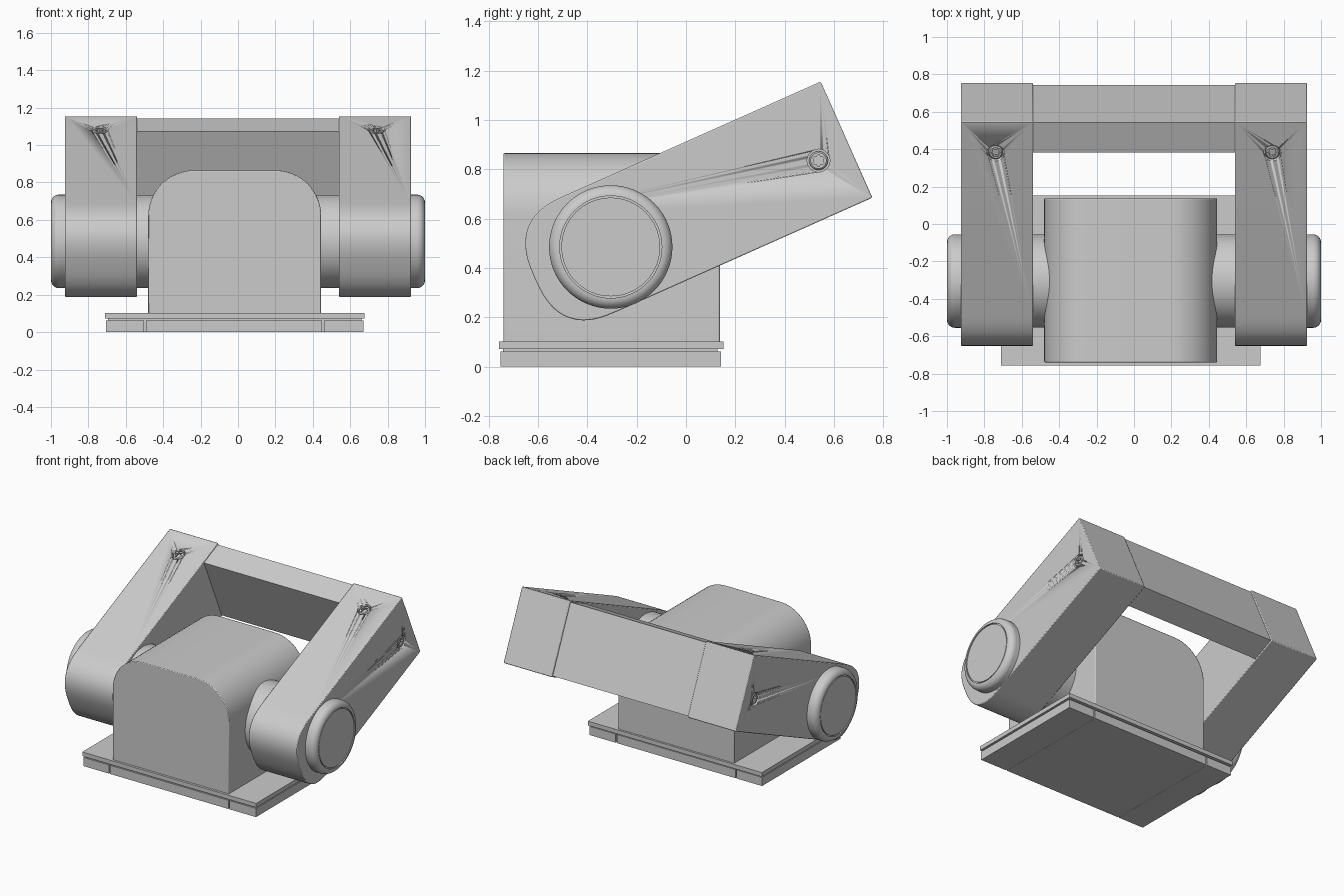
import bpy, bmesh
from math import sin, cos, pi, radians
from mathutils import Vector

if "Cube" in bpy.data.objects:
    bpy.data.objects.remove(bpy.data.objects["Cube"])

HUB_Y, HUB_Z, TILT = -0.305, 0.485, radians(24)
CX = -0.0175                      # base and body sit slightly off centre


def finish(name, bm, bevel=0.0, angle=30):
    bmesh.ops.recalc_face_normals(bm, faces=bm.faces)
    me = bpy.data.meshes.new(name)
    bm.to_mesh(me)
    bm.free()
    ob = bpy.data.objects.new(name, me)
    bpy.context.collection.objects.link(ob)
    bpy.ops.object.select_all(action='DESELECT')
    bpy.context.view_layer.objects.active = ob
    ob.select_set(True)
    bpy.ops.object.shade_smooth_by_angle(angle=radians(angle))
    if bevel:
        m = ob.modifiers.new("edge", 'BEVEL')
        m.width, m.segments = bevel, 2
        m.limit_method, m.angle_limit = 'ANGLE', radians(40)
    return ob


def prism(name, pts, lo, hi, axis, bevel=0.0):
    """Extrude a 2D profile along x (profile y,z) or y (profile x,z)."""
    bm = bmesh.new()
    place = (lambda p, t: (t, p[0], p[1])) if axis == 'x' else (lambda p, t: (p[0], t, p[1]))
    a, b = [[bm.verts.new(place(p, t)) for p in pts] for t in (lo, hi)]
    bm.faces.new(a)
    bm.faces.new(b)
    for i in range(len(pts)):
        j = (i + 1) % len(pts)
        bm.faces.new((a[i], a[j], b[j], b[i]))
    return finish(name, bm, bevel)


def box(name, x0, x1, y0, y1, z0, z1, bevel=0.0):
    return prism(name, [(x0, z0), (x1, z0), (x1, z1), (x0, z1)], y0, y1, 'y', bevel)


def lathe(name, rings, origin, direction, segs=64):
    """Rings of (radius, height, lobe) around an axis; lobe makes a star socket."""
    bm = bmesh.new()
    q = Vector((0, 0, 1)).rotation_difference(Vector(direction))
    loops = []
    for r, h, lobe in rings:
        loop = []
        for i in range(segs):
            a = 2 * pi * i / segs
            rr = r + lobe * cos(6 * a)
            loop.append(bm.verts.new(Vector(origin) + q @ Vector((rr * cos(a), rr * sin(a), h))))
        loops.append(loop)
    for a, b in zip(loops, loops[1:]):
        for i in range(segs):
            j = (i + 1) % segs
            bm.faces.new((a[i], a[j], b[j], b[i]))
    bm.faces.new(loops[0])
    bm.faces.new(loops[-1])
    return finish(name, bm)


def tilted(u, v):
    return (HUB_Y + u * cos(TILT) - v * sin(TILT), HUB_Z + u * sin(TILT) + v * cos(TILT))


# Base: lid plate, recessed core, lower plate split by narrow seams
box("base_lid", -0.71, 0.675, -0.757, 0.152, 0.072, 0.102)
box("base_core", -0.695, 0.66, -0.742, 0.128, 0.001, 0.08)
for name, x0, x1 in (("left", -0.705, -0.502), ("middle", -0.492, 0.45), ("right", 0.46, 0.67)):
    box("base_plate_" + name, x0, x1, -0.752, 0.142, 0, 0.062)

# Body block with rounded top shoulders
R, W, TOP = 0.245, 0.4625, 0.865
body = [(CX - W, 0.095), (CX + W, 0.095)]
for side, start in ((1, 0), (-1, 90)):
    for i in range(17):
        a = radians(start + i * 90 / 16)
        body.append((CX + side * (W - R) + R * cos(a), TOP - R + R * sin(a)))
prism("body", body, -0.74, 0.137, 'y', 0.005)

# Pivot shaft through the body
lathe("pivot_shaft", [(0.249, -0.9, 0), (0.249, 0.9, 0)], (0, HUB_Y, HUB_Z), (1, 0, 0))

# Arm profile: square far end, blunt rounded pivot end
arm = [(1.05, -0.249), (1.05, 0.266)]
for i in range(33):
    a = pi / 2 + pi * i / 32
    arm.append((-0.08 - 0.253 * abs(cos(a)) ** 0.75,
                0.0085 + 0.2575 * abs(sin(a)) ** 0.75 * (1 if sin(a) > 0 else -1)))
arm = [tilted(*p) for p in arm]
top_normal = Vector((0, -sin(TILT), cos(TILT)))

for s, side in ((-1, "left"), (1, "right")):
    arm_ob = prism("arm_" + side, arm, s * 0.54, s * 0.925, 'x', 0.005)

    # End cap with rolled rim and grooved centre disc
    rim = [(0.25, -0.01, 0), (0.25, 0.03, 0)]
    rim += [(0.207 + 0.043 * cos(a), 0.032 + 0.043 * sin(a), 0)
            for a in [pi / 2 * i / 8 for i in range(9)]]
    rim += [(0.207, 0.066, 0), (0.2, 0.066, 0), (0.2, 0.073, 0), (0.01, 0.073, 0)]
    lathe("pivot_cap_" + side, rim, (s * 0.925, HUB_Y, HUB_Z), (s, 0, 0))

    # Recessed star-socket screws on the outer side and the top of each arm
    y, z = tilted(0.867, 0.266)
    spots = (("side", Vector((s * 0.925, 0.537, 0.835)), Vector((s, 0, 0))),
             ("top", Vector((s * 0.74, y, z)), top_normal))
    for where, pos, n in spots:
        cutter = lathe("screw_hole_cutter_%s_%s" % (where, side),
                       [(0.046, -0.03, 0), (0.046, 0.03, 0)], pos, n)
        cutter.hide_render = True
        cutter.hide_viewport = True
        cut = arm_ob.modifiers.new("hole", 'BOOLEAN')
        cut.object, cut.operation, cut.solver = cutter, 'DIFFERENCE', 'EXACT'
        lathe("screw_%s_%s" % (where, side),
              [(0.038, -0.035, 0), (0.038, -0.009, 0), (0.032, -0.003, 0),
               (0.021, -0.003, 0.004), (0.021, -0.022, 0.004), (0.002, -0.022, 0)],
              pos, n, 48)

# Cross bar joining the arm ends
bar = [tilted(*p) for p in ((0.868, -0.241), (1.041, -0.241), (1.041, 0.257), (0.868, 0.257))]
prism("cross_bar", bar, -0.55, 0.55, 'x')
